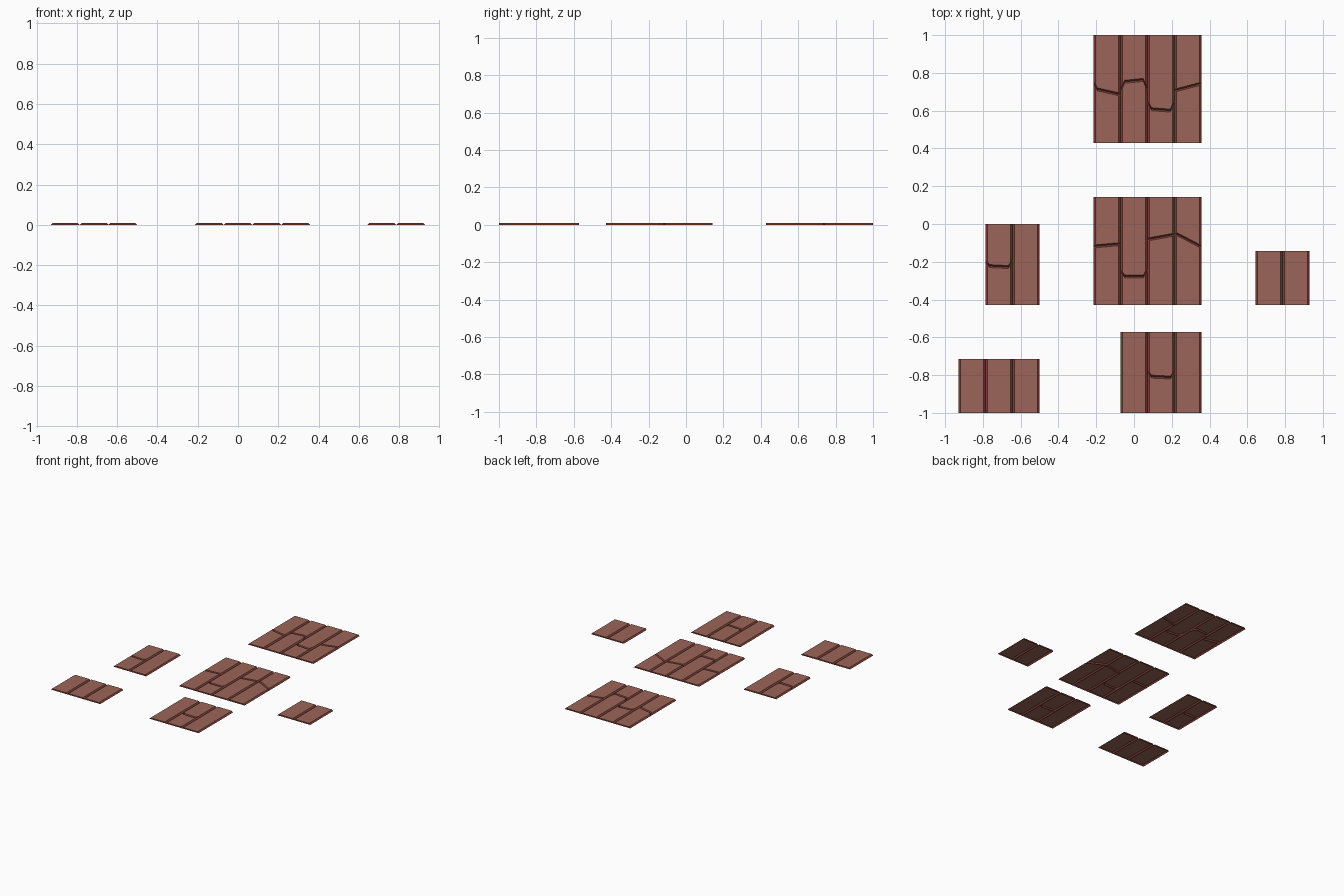
import bpy, bmesh

if "Cube" in bpy.data.objects:
    bpy.data.objects.remove(bpy.data.objects["Cube"])

U = 1 / 7        # width of one plank column
H = 0.01         # plank thickness
G = 0.01         # half width of the V groove between planks
B = 0.022        # distance from column edge to the bend in a crack
C = 0.008        # half width of a crack


def material(name, rgb):
    m = bpy.data.materials.new(name)
    m.diffuse_color = (*rgb, 1)
    m.use_nodes = True
    m.node_tree.nodes["Principled BSDF"].inputs["Base Color"].default_value = m.diffuse_color
    return m


wood = material("plank_wood", (0.33, 0.13, 0.10))
dark = material("groove_wood", (0.23, 0.055, 0.042))


def column(bm, x0, y0, y1, crack):
    """One plank column: flat top, sloped sides, closed ends, optional crossing crack."""
    x1 = x0 + U
    xs = [x0, x0 + G, x0 + B, x1 - B, x1 - G, x1]
    zs = [0, H, H, H, H, 0]

    def row(ys, heights):
        return [bm.verts.new((x, y, z)) for x, y, z in zip(xs, ys, heights)]

    def strip(a, b, top):
        for i in range(5):
            f = bm.faces.new((a[i], a[i + 1], b[i + 1], b[i]))
            f.material_index = 0 if top and 0 < i < 4 else 1

    first, last = row([y0] * 6, zs), row([y1] * 6, zs)
    if crack:
        a, b, c, d = crack
        t = G / B
        mid = [a, a + (b - a) * t, b, c, d + (c - d) * t, d]
        low = row([y - C for y in mid], zs)
        deep = row(mid, [0] * 6)
        high = row([y + C for y in mid], zs)
        strip(first, low, True)
        strip(low, deep, False)
        strip(deep, high, False)
        strip(high, last, True)
    else:
        strip(first, last, True)
    # end walls
    for f in (bm.faces.new(first[::-1]), bm.faces.new(last)):
        f.material_index = 1


def patch(name, x, y0, y1, cols, cracks):
    """Floor patch; x, y0, y1 are counted in plank widths."""
    bm = bmesh.new()
    for i in range(cols):
        column(bm, (x + i) * U, y0 * U, y1 * U, cracks.get(i))
    bmesh.ops.remove_doubles(bm, verts=bm.verts, dist=1e-5)
    for f in bm.faces:
        f.normal_update()
        # end walls face outward along y
        if abs(f.normal.y) > 0.99:
            centre = (y0 + y1) * U / 2
            if f.normal.y * (f.calc_center_median().y - centre) < 0:
                f.normal_flip()
    me = bpy.data.meshes.new(name)
    bm.to_mesh(me)
    bm.free()
    me.materials.append(wood)
    me.materials.append(dark)
    bpy.context.collection.objects.link(bpy.data.objects.new(name, me))


# large patches
patch("floor_large_back", -1.5, 3, 7, 4, {
    0: (.75, .712, .69, .685), 1: (.705, .753, .763, .71),
    2: (.65, .608, .60, .655), 3: (.705, .712, .738, .745)})
patch("floor_large_centre", -1.5, -3, 1, 4, {
    0: (-.12, -.117, -.108, -.106), 1: (-.245, -.277, -.277, -.24),
    2: (-.083, -.078, -.06, -.055), 3: (-.053, -.058, -.11, -.122)})
# medium and small patches
patch("floor_medium_front", -0.5, -7, -4, 3, {1: (-.78, -.808, -.813, -.785)})
patch("floor_narrow_left", -5.5, -3, 0, 2, {0: (-.196, -.223, -.228, -.19)})
patch("floor_short_left", -6.5, -7, -5, 3, {})
patch("floor_small_right", 4.5, -3, -1, 2, {})
